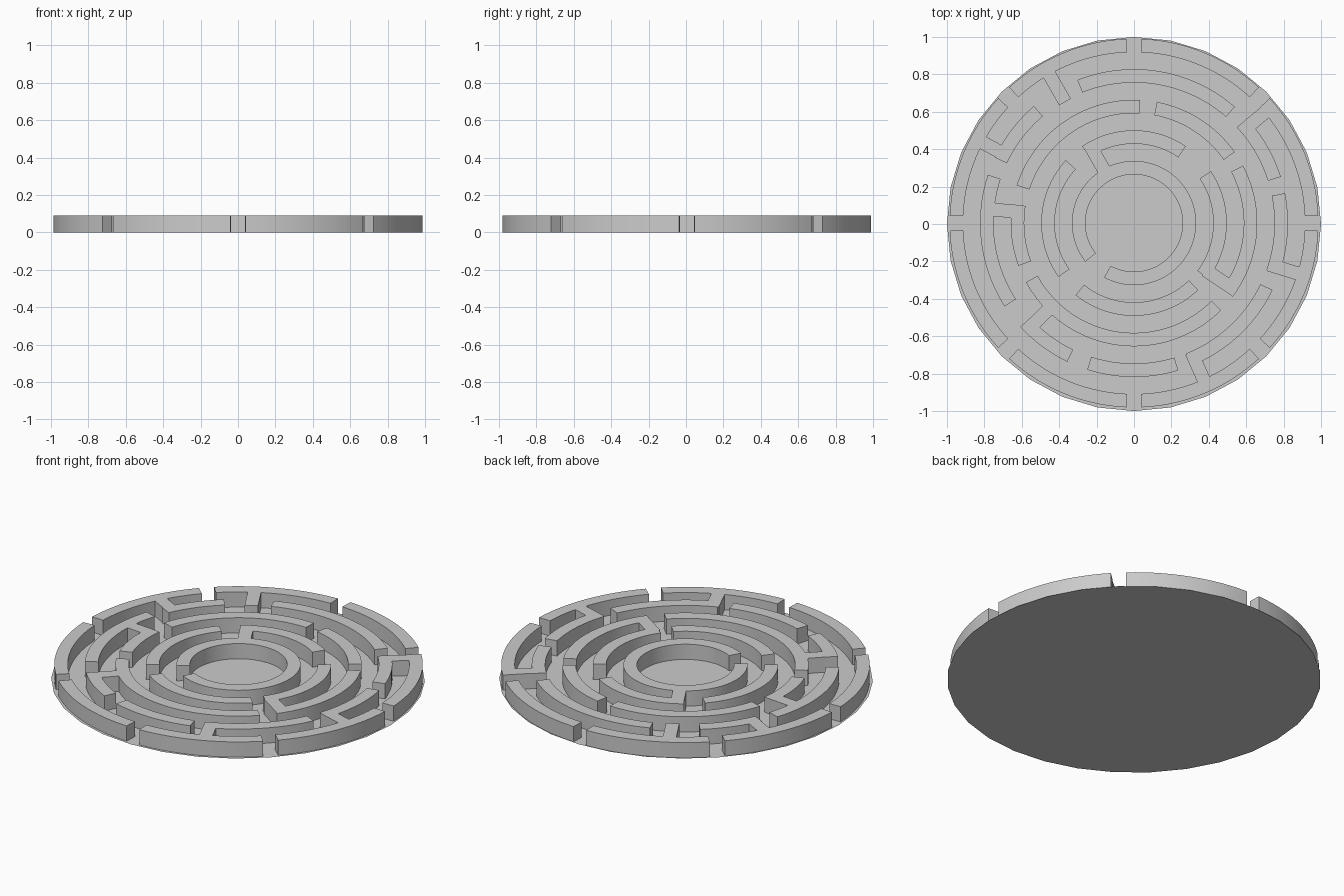
import bpy, bmesh
from math import radians, cos, sin, ceil

if "Cube" in bpy.data.objects:
    bpy.data.objects.remove(bpy.data.objects["Cube"])

HEIGHT = 0.09      # wall height
HALF = 0.036       # half of the wall thickness
CY = 0.005         # walls sit slightly off the disc centre
RINGS = [0.95, 0.787, 0.623, 0.46, 0.296]   # mid radius, outside to inside


def make_object(name, bm, smooth=True):
    bmesh.ops.recalc_face_normals(bm, faces=bm.faces)
    mesh = bpy.data.meshes.new(name)
    bm.to_mesh(mesh)
    bm.free()
    ob = bpy.data.objects.new(name, mesh)
    bpy.context.collection.objects.link(ob)
    if smooth:
        bpy.ops.object.select_all(action='DESELECT')
        ob.select_set(True)
        bpy.context.view_layer.objects.active = ob
        bpy.ops.object.shade_smooth_by_angle(angle=radians(30))
    return ob


def arc_wall(bm, mid, a0, a1):
    """Curved wall from angle a0 to a1 in degrees, counter-clockwise."""
    n = max(2, ceil((a1 - a0) / 3))
    sections = []
    for i in range(n + 1):
        a = radians(a0 + (a1 - a0) * i / n)
        sections.append([bm.verts.new((r * cos(a), r * sin(a) + CY, z))
                         for r, z in ((mid - HALF, 0), (mid + HALF, 0),
                                      (mid + HALF, HEIGHT), (mid - HALF, HEIGHT))])
    for s, t in zip(sections, sections[1:]):
        for k in range(4):
            j = (k + 1) % 4
            bm.faces.new((s[k], s[j], t[j], t[k]))
    bm.faces.new(sections[0])
    bm.faces.new(sections[-1][::-1])


def radial_wall(bm, angle, r0, r1):
    """Straight wall pointing away from the centre."""
    a = radians(angle)
    corners = [(r0, -HALF), (r1, -HALF), (r1, HALF), (r0, HALF)]
    low, high = [[bm.verts.new((r * cos(a) - s * sin(a), r * sin(a) + s * cos(a) + CY, z))
                  for r, s in corners] for z in (0, HEIGHT)]
    bm.faces.new(low[::-1])
    bm.faces.new(high)
    for k in range(4):
        j = (k + 1) % 4
        bm.faces.new((low[k], low[j], high[j], high[k]))


# Flat floor disc
bm = bmesh.new()
bmesh.ops.create_circle(bm, cap_ends=True, segments=32, radius=1.0)
make_object("floor_disc", bm, smooth=False)

# Curved walls, one object per ring
arcs = {
    "outer_ring": [(45 * k + 2.4, 45 * k + 42.6) for k in range(8)],
    "second_ring": [(49.1, 111.6), (17.5, 42.8), (-19.5, 11.2), (-68.3, -25.8),
                    (252.3, 286.7), (222.4, 244.3), (161.7, 212.8), (130.5, 154.8)],
    "third_ring": [(35.2, 79.3), (87.2, 162.2), (171.2, 200.3),
                   (208.7, 315), (-36.7, 27.8)],
    "fourth_ring": [(56, 124), (137.3, 215.5), (231, 313.8), (-37, 34)],
    "inner_ring": [(241.3, 578.4)],
}
for (name, spans), mid in zip(arcs.items(), RINGS):
    bm = bmesh.new()
    for a0, a1 in spans:
        arc_wall(bm, mid, a0, a1)
    make_object(name, bm)

# Straight walls linking the rings
bm = bmesh.new()
R1, R2, R3, R4, R5 = RINGS
for angle, r0, r1 in [(40.2, R2 - 0.034, R1), (119.7, R2 - 0.042, R1), (152, R2 - 0.03, R1),
                      (-17.1, R2 - 0.03, R1), (-66, R2 - 0.03, R1),
                      (225.2, R3, R2), (174.5, R3 - 0.03, R2 - 0.027),
                      (-33.4, R4, R3 + 0.03), (119.5, R5, R4 + 0.03)]:
    radial_wall(bm, angle, r0, r1)
make_object("linking_walls", bm, smooth=False)
